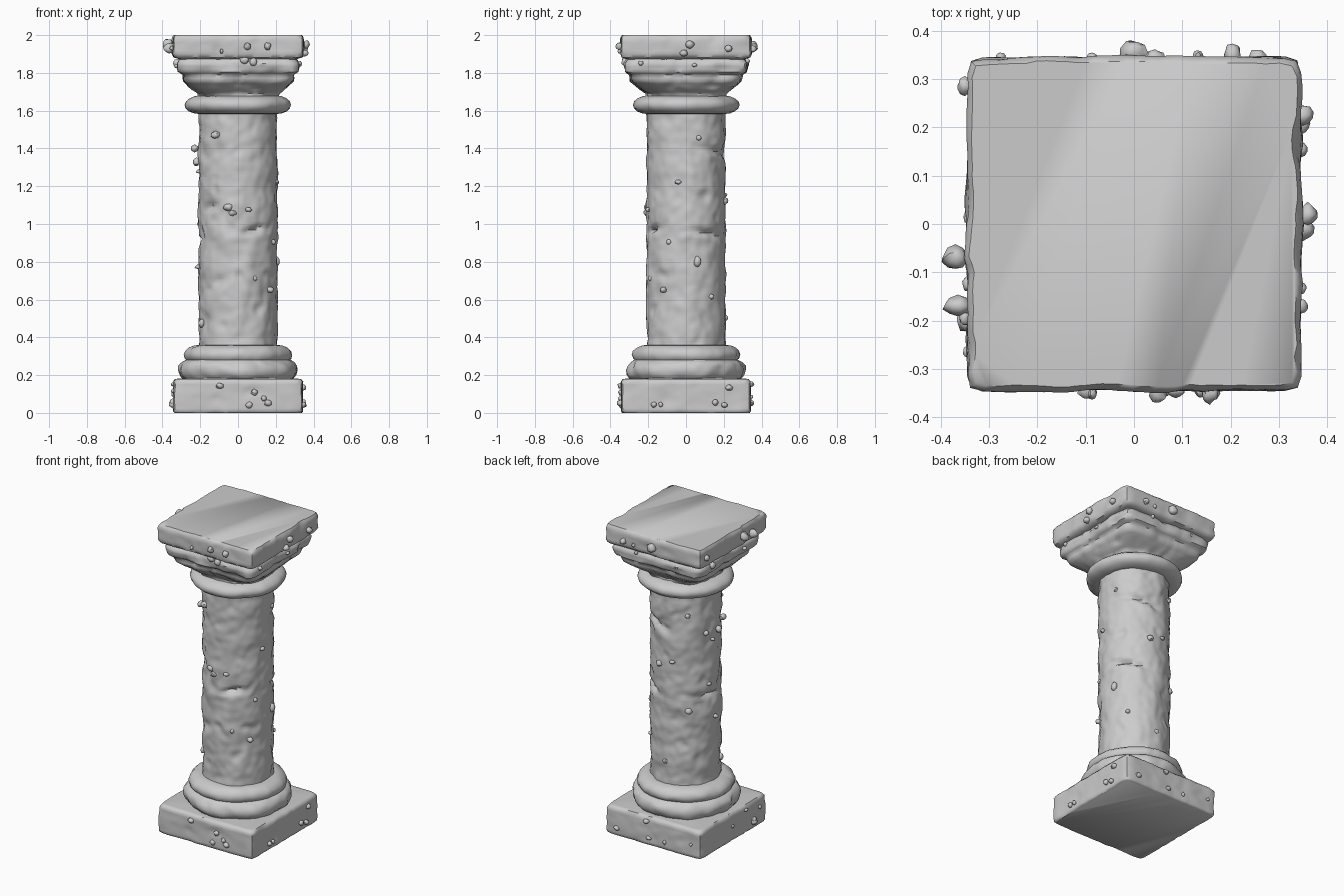
import bpy, bmesh, math, random
from mathutils import Vector, noise

random.seed(4)
if "Cube" in bpy.data.objects:
    bpy.data.objects.remove(bpy.data.objects["Cube"])

stone = bpy.data.materials.new("grey stone")
stone.use_nodes = True
GREY = (0.6, 0.6, 0.6, 1)
stone.diffuse_color = GREY
stone.node_tree.nodes["Principled BSDF"].inputs["Base Color"].default_value = GREY


def finish(name, bm, angle=50):
    bmesh.ops.recalc_face_normals(bm, faces=bm.faces)
    mesh = bpy.data.meshes.new(name)
    bm.to_mesh(mesh)
    bm.free()
    mesh.materials.append(stone)
    obj = bpy.data.objects.new(name, mesh)
    bpy.context.collection.objects.link(obj)
    bpy.ops.object.select_all(action="DESELECT")
    obj.select_set(True)
    bpy.context.view_layer.objects.active = obj
    bpy.ops.object.shade_smooth_by_angle(angle=math.radians(angle))
    return obj


def outline(half, power, t):
    """Point on a ring that runs from a circle (2) to a square (high power)."""
    c, s = math.cos(t), math.sin(t)
    r = half / (abs(c) ** power + abs(s) ** power) ** (1 / power)
    return Vector((r * c, r * s, 0))


def weather(p, rough):
    """Broad worn hollows plus finer chips, measured along the radius."""
    broad = noise.noise(p * 9)
    fine = noise.noise(p * 24 + Vector((5, 3, 1)))
    chip = max(0, noise.noise(p * 13 + Vector((2, 8, 4))) - 0.3)
    return rough * (broad + 0.5 * fine - 2.2 * chip)


def weathered_loft(name, profile, rough, segments=96, step=0.016, gouges=()):
    """Loft rings of (height, half width, power), then wear the sides."""
    rows = []
    for (z0, h0, p0), (z1, h1, p1) in zip(profile, profile[1:]):
        n = max(1, round(math.hypot(z1 - z0, h1 - h0) / step))
        for i in range(n):
            f = i / n
            rows.append((z0 + (z1 - z0) * f, h0 + (h1 - h0) * f, p0 + (p1 - p0) * f))
    rows.append(profile[-1])
    bm = bmesh.new()
    rings = []
    for z, half, power in rows:
        ring = []
        for i in range(segments):
            p = outline(half, power, math.tau * i / segments)
            p.z = z
            out = Vector((p.x, p.y, 0)).normalized()
            p += out * weather(p, rough)
            for centre, width, height, depth in gouges:
                d = p - Vector(centre)
                flat = math.hypot(d.x, d.y) / width
                tilt = (d.z - 0.25 * d.x) / height
                p -= out * depth * math.exp(-flat ** 2 - tilt ** 2)
            ring.append(bm.verts.new(p))
        rings.append(ring)
    for a, b in zip(rings, rings[1:]):
        for i in range(segments):
            j = (i + 1) % segments
            bm.faces.new((a[i], a[j], b[j], b[i]))
    bm.faces.new(rings[0])
    bm.faces.new(rings[-1])
    return finish(name, bm)


def bulge(z0, z1, inner, outer, n=8):
    """Half-round moulding profile."""
    return [(z0 + (z1 - z0) * (1 - math.cos(math.pi * i / n)) / 2,
             inner + (outer - inner) * math.sin(math.pi * i / n), 2) for i in range(n + 1)]


SQ = 30
# Square foot block
weathered_loft("plinth", [(0, 0.335, SQ), (0.008, 0.342, SQ), (0.165, 0.342, SQ),
                          (0.18, 0.33, SQ), (0.185, 0.25, SQ)], 0.006, 128)
# Rounded base mouldings
weathered_loft("lower_base_moulding", bulge(0.165, 0.285, 0.25, 0.315), 0.014)
weathered_loft("upper_base_moulding", bulge(0.255, 0.36, 0.21, 0.285), 0.009)
# Round shaft with a few deep gouges
weathered_loft("shaft", [(0.3, 0.209, 2), (1, 0.209, 2), (1.64, 0.207, 2)], 0.011,
               gouges=[((0.09, -0.19, 0.97), 0.06, 0.014, 0.035),
                       ((-0.1, -0.18, 0.7), 0.05, 0.03, 0.02),
                       ((-0.15, -0.15, 1.09), 0.05, 0.02, 0.025),
                       ((0.16, 0.14, 0.95), 0.12, 0.014, 0.03),
                       ((0.1, 0.19, 1.38), 0.09, 0.018, 0.03),
                       ((-0.2, 0.05, 0.92), 0.1, 0.014, 0.025)])
# Neck ring and flaring capital
weathered_loft("neck_ring", bulge(1.582, 1.68, 0.2, 0.282), 0.005)
weathered_loft("capital", [(1.65, 0.21, 2), (1.69, 0.215, 3), (1.72, 0.25, 5),
                           (1.755, 0.288, 9), (1.79, 0.292, 12), (1.805, 0.315, 14),
                           (1.85, 0.322, 14), (1.872, 0.31, 14), (1.89, 0.3, 14)], 0.015)
# Square top slab
weathered_loft("top_slab", [(1.87, 0.3, SQ), (1.882, 0.338, SQ), (1.9, 0.346, SQ),
                            (1.975, 0.346, SQ), (1.99, 0.342, SQ), (2, 0.335, SQ)], 0.008, 128)


# Stone crumbs clinging to the sides
def crumb(bm, position, size):
    new = bmesh.ops.create_icosphere(bm, subdivisions=2, radius=1)["verts"]
    stretch = Vector([size * random.uniform(0.75, 1.25) for _ in range(3)])
    for v in new:
        lump = 1 + 0.3 * noise.noise(v.co * 1.5 + position * 40)
        v.co = position + Vector([a * b for a, b in zip(v.co, stretch)]) * lump


bm = bmesh.new()
for side in range(4):
    turn = side * math.pi / 2
    for low, high, half, power, count in ((0.03, 0.16, 0.345, SQ, 5), (1.9, 1.95, 0.35, SQ, 2),
                                          (1.82, 1.87, 0.325, 14, 2), (0.4, 1.5, 0.208, 2, 5)):
        for _ in range(count):
            p = outline(half, power, turn + random.uniform(-0.7, 0.7))
            p.z = random.uniform(low, high)
            crumb(bm, p, random.uniform(0.011, 0.021))
for x, y, z in ((0.05, -0.35, 1.94), (0, 0.355, 1.94), (0.36, 0.02, 1.95),
                (-0.365, -0.17, 1.93), (-0.37, -0.07, 1.95), (-0.23, -0.05, 1.4),
                (-0.22, -0.02, 1.33), (0.2, 0.06, 0.8)):
    crumb(bm, Vector((x, y, z)), 0.024)
finish("stone_crumbs", bm)
